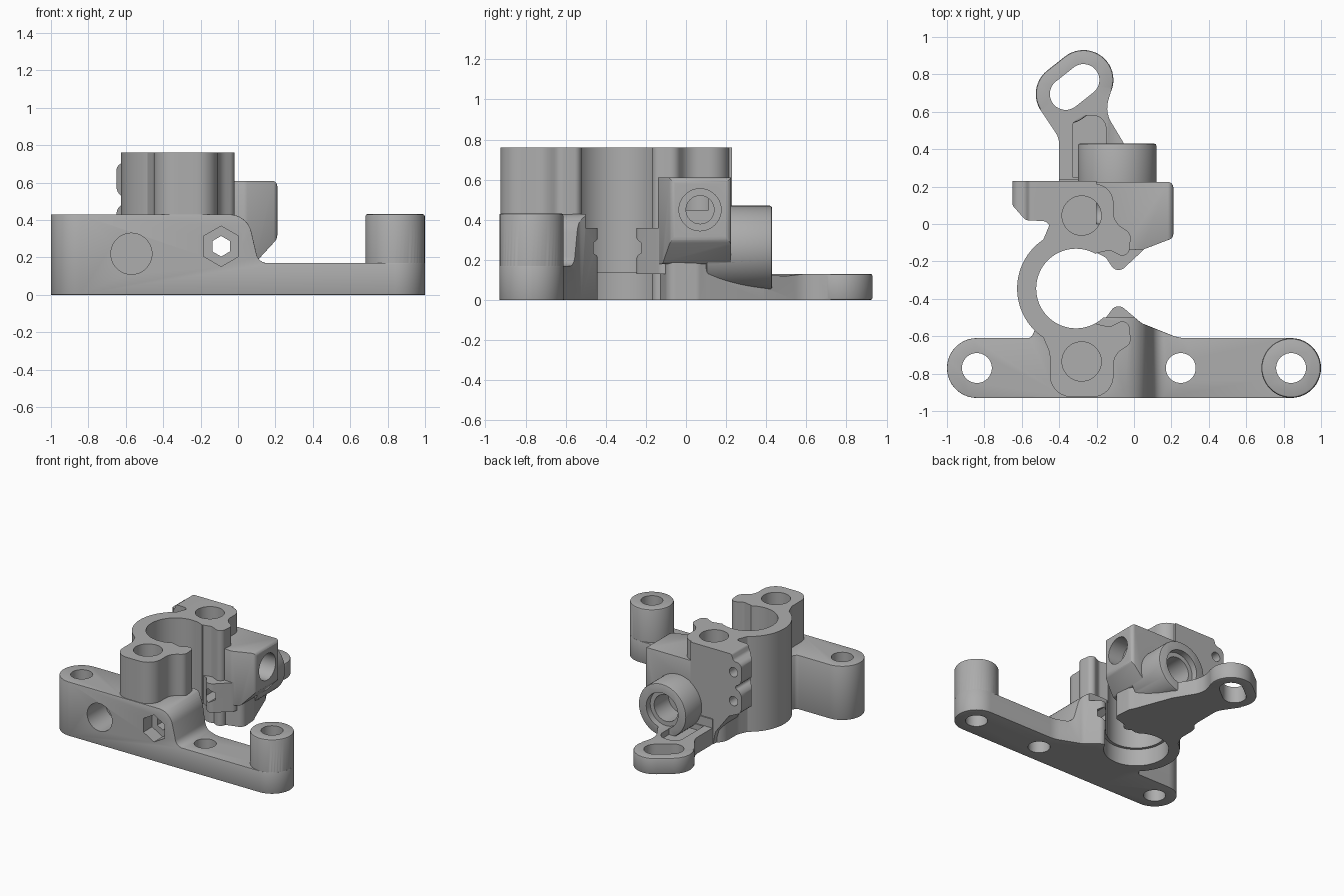
import bpy, bmesh, math
from mathutils import Vector

if "Cube" in bpy.data.objects:
    bpy.data.objects.remove(bpy.data.objects["Cube"], do_unlink=True)

grey = bpy.data.materials.new("plain grey")
grey.use_nodes = True
grey.diffuse_color = (0.42, 0.42, 0.42, 1)
grey.node_tree.nodes["Principled BSDF"].inputs["Base Color"].default_value = (0.42, 0.42, 0.42, 1)


# ---- helpers ----
def circle(cx, cy, r, n=48, turn=0.0):
    return [(cx + r * math.cos(turn + i * math.tau / n), cy + r * math.sin(turn + i * math.tau / n))
            for i in range(n)]


def rounded(corners):
    """Outline from (x, y[, radius]) corners with filleted corners."""
    out, n = [], len(corners)
    for i, c in enumerate(corners):
        p = Vector(c[:2])
        radius = c[2] if len(c) > 2 else 0
        if not radius:
            out.append(tuple(p))
            continue
        a, b = Vector(corners[i - 1][:2]) - p, Vector(corners[(i + 1) % n][:2]) - p
        half = a.angle(b) / 2
        d = min(radius / math.tan(half), 0.499 * a.length, 0.499 * b.length)
        a.normalize()
        b.normalize()
        centre = p + (a + b).normalized() * (d / math.cos(half))
        s, e, sweep = p + a * d - centre, p + b * d - centre, math.pi - 2 * half
        steps = max(3, int(sweep / 0.14))
        for k in range(steps + 1):
            t = k / steps
            v = (s * math.sin((1 - t) * sweep) + e * math.sin(t * sweep)) / math.sin(sweep)
            out.append(tuple(centre + v))
    return out


def bevel(bm, width):
    edges = [e for e in bm.edges if e.is_manifold and e.calc_face_angle(0) > 0.7]
    bmesh.ops.bevel(bm, geom=edges, offset=width, segments=2, profile=0.5,
                    affect='EDGES', clamp_overlap=True)


def prism(name, outline, lo, hi, axis='z', chamfer=0.0):
    place = {'z': lambda u, v: (u, v, lo), 'y': lambda u, v: (u, lo, v), 'x': lambda u, v: (lo, u, v)}[axis]
    step = {'z': (0, 0, hi - lo), 'y': (0, hi - lo, 0), 'x': (hi - lo, 0, 0)}[axis]
    bm = bmesh.new()
    face = bm.faces.new([bm.verts.new(place(u, v)) for u, v in outline])
    new = bmesh.ops.extrude_face_region(bm, geom=[face])["geom"]
    bmesh.ops.translate(bm, vec=step, verts=[g for g in new if isinstance(g, bmesh.types.BMVert)])
    bmesh.ops.recalc_face_normals(bm, faces=bm.faces)
    if chamfer:
        bevel(bm, chamfer)
    mesh = bpy.data.meshes.new(name)
    bm.to_mesh(mesh)
    bm.free()
    mesh.materials.append(grey)
    obj = bpy.data.objects.new(name, mesh)
    bpy.context.collection.objects.link(obj)
    return obj


def combine(target, other, operation):
    mod = target.modifiers.new("combine", 'BOOLEAN')
    mod.operation, mod.object, mod.solver = operation, other, 'EXACT'
    bpy.context.view_layer.objects.active = target
    bpy.ops.object.modifier_apply(modifier=mod.name)
    bpy.data.objects.remove(other, do_unlink=True)
    return target


def crossed(plan, profile, chamfer=0.0, height=0.9):
    """Solid with the given top plan and front profile."""
    obj = combine(plan, profile, 'INTERSECT')
    if chamfer:
        bm = bmesh.new()
        bm.from_mesh(obj.data)
        bmesh.ops.remove_doubles(bm, verts=bm.verts, dist=0.0005)
        bevel(bm, chamfer)
        bm.to_mesh(obj.data)
        bm.free()
    return obj


def add(other):
    combine(body, other, 'UNION')


def cut(outline, lo, hi, axis='z'):
    combine(body, prism("cutter", outline, lo, hi, axis), 'DIFFERENCE')


CX, CY, TOP = -0.31, -0.345, 0.76

# ---- open clamp ring ----
arc = [(CX + 0.315 * math.cos(math.radians(a)), CY + 0.315 * math.sin(math.radians(a)))
       for a in range(60, 301, 5)]
body = prism("clamp_bracket", [(CX, CY)] + arc, 0, TOP)

# ---- screw posts with jaw lobes, mirrored across the ring ----
post = [(-0.45, 0.215, 0.17), (-0.11, 0.215, 0.17), (-0.11, 0.01, 0.1), (-0.015, -0.05, 0.05),
        (-0.03, -0.19, 0.06), (-0.13, -0.14, 0.04), (-0.31, -0.18), (-0.5, -0.12), (-0.45, 0.0, 0.1)]
add(prism("back_post", rounded(post), 0, TOP))
mirrored = [(c[0], 2 * CY - c[1] - (0.02 if c[1] > 0.2 else 0)) + c[2:] for c in post]
add(prism("front_post", rounded(mirrored), 0, TOP))

# ---- front bar: plan crossed with stepped profile ----
bar_plan = rounded([(-1, -0.93, 0.16), (1, -0.93, 0.16), (1, -0.61, 0.16), (0.24, -0.61, 0.2),
                    (0.04, -0.53, 0.08), (-0.09, -0.42, 0.045), (-0.15, -0.5), (-0.5, -0.5),
                    (-0.55, -0.61, 0.03), (-1, -0.61, 0.16)])
bar_profile = rounded([(-1.1, 0), (1.1, 0), (1.1, 0.17), (0.11, 0.17, 0.06), (0.05, 0.43, 0.12),
                       (-1.1, 0.43)])
add(crossed(prism("front_bar", bar_plan, -0.1, 0.9),
            prism("bar_profile", bar_profile, -1.2, 0.2, 'y'), 0.012))
add(prism("bar_end_post", circle(0.84, -0.77, 0.159), 0.005, 0.432, chamfer=0.012))

# ---- back base, jaw tip and rear arm ----
add(prism("base", rounded([(-0.45, -0.1), (-0.14, -0.16), (0.11, -0.09, 0.05), (0.1, 0.06, 0.05),
                           (0.01, 0.24), (-0.4, 0.24)]), 0, 0.2))
add(prism("jaw_tip", rounded([(-0.3, -0.1), (-0.15, -0.18), (-0.09, -0.27, 0.045),
                              (0.06, -0.13, 0.05), (0.08, 0), (-0.3, 0)]), 0.13, 0.36))
arm = prism("rear_arm", rounded([(-0.4, 0.1), (0.08, 0.1), (-0.03, 0.39), (-0.155, 0.6, 0.15),
                                 (-0.12, 0.72), (-0.3, 0.75), (-0.5, 0.61), (-0.4, 0.46, 0.12)]), 0, 0.13)
combine(arm, prism("pocket", rounded([(-0.33, 0.25), (-0.15, 0.25), (-0.15, 0.58, 0.07),
                                      (-0.33, 0.58, 0.07)]), 0.085, 0.2), 'DIFFERENCE')
LOOP = ((-0.365, 0.695), (-0.27, 0.77))


def stadium(r):
    (x0, y0), (x1, y1) = LOOP
    start = math.atan2(y1 - y0, x1 - x0) + math.pi / 2
    pts = []
    for (x, y), a0 in zip(LOOP, (start, start + math.pi)):
        pts += [(x + r * math.cos(a0 + k * math.pi / 24), y + r * math.sin(a0 + k * math.pi / 24))
                for k in range(25)]
    return pts


combine(arm, prism("arm_loop", stadium(0.16), 0, 0.13, chamfer=0.01), 'UNION')
combine(arm, prism("slot", stadium(0.085), -0.1, 0.3), 'DIFFERENCE')
add(arm)

# ---- flange with two ears ----
flange_plan = rounded([(-0.2, 0.23), (-0.65, 0.23), (-0.65, 0.1, 0.03), (-0.58, 0.02, 0.04),
                       (-0.47, 0.015, 0.04), (-0.42, -0.05), (-0.2, -0.05)])
flange_profile = rounded([(-0.15, TOP), (-0.56, TOP, 0.02), (-0.58, 0.71, 0.03), (-0.65, 0.7, 0.06),
                          (-0.65, 0.54, 0.06), (-0.57, 0.505, 0.04), (-0.65, 0.47, 0.06),
                          (-0.65, 0.31, 0.06), (-0.54, 0.26, 0.05), (-0.42, 0.1, 0.05),
                          (-0.4, 0), (-0.15, 0)])
add(crossed(prism("ear_flange", flange_plan, -0.1, 0.9),
            prism("flange_profile", flange_profile, -0.2, 0.4, 'y')))

# ---- side block and rear boss ----
block_plan = rounded([(-0.25, 0.225), (0.21, 0.225, 0.03), (0.21, -0.075, 0.03), (0.04, -0.14, 0.05),
                      (-0.25, -0.12)])
block_profile = rounded([(-0.3, 0.61), (0.21, 0.61, 0.03), (0.21, 0.3, 0.05), (0.1, 0.18, 0.03),
                         (-0.3, 0.18)])
add(crossed(prism("side_block", block_plan, -0.1, 0.9),
            prism("block_profile", block_profile, -0.3, 0.4, 'y'), 0.015))
add(prism("rear_boss", circle(-0.09, 0.26, 0.21, 64), 0.1, 0.43, 'y', chamfer=0.012))

# ---- bore and jaw relief ----
cut(circle(CX, CY, 0.213, 72), 0.13, 0.9)
cut(circle(CX, CY, 0.235, 72), -0.1, 0.135)
cut([(-0.16, -0.5), (0.2, -0.5), (0.2, -0.3), (-0.16, -0.3)], 0.36, 0.9)

# ---- vertical holes ----
for x in (-0.84, 0.25, 0.84):
    cut(circle(x, -0.77, 0.08), -0.1, 0.9)
for y in (0.045, -0.735):
    cut(circle(-0.28, y, 0.105), 0.45, 0.9)

# ---- holes along y: round pocket, hex nut trap, clamp screw, boss and ears ----
cut(circle(-0.57, 0.22, 0.11), -1, -0.7, 'y')
cut(circle(-0.09, 0.26, 0.108, 6, math.pi / 6), -1, -0.82, 'y')
cut(circle(-0.09, 0.26, 0.055, 6, math.pi / 6), -1, 0.6, 'y')
cut(circle(-0.09, 0.26, 0.14), 0.38, 0.6, 'y')
cut(circle(-0.09, 0.26, 0.105), 0.2, 0.6, 'y')
for z in (0.62, 0.39):
    cut(circle(-0.58, z, 0.037, 32), 0.1, 0.4, 'y')

# ---- stepped hole in the side block ----
cut(circle(0.07, 0.45, 0.105), 0.08, 0.4, 'x')
cut(circle(0.07, 0.45, 0.07), -0.2, 0.4, 'x')

# ---- finish ----
body.data.materials.clear()
body.data.materials.append(grey)
for poly in body.data.polygons:
    poly.material_index = 0
bpy.ops.object.select_all(action='DESELECT')
body.select_set(True)
bpy.context.view_layer.objects.active = body
bpy.ops.object.shade_smooth_by_angle(angle=math.radians(30))
